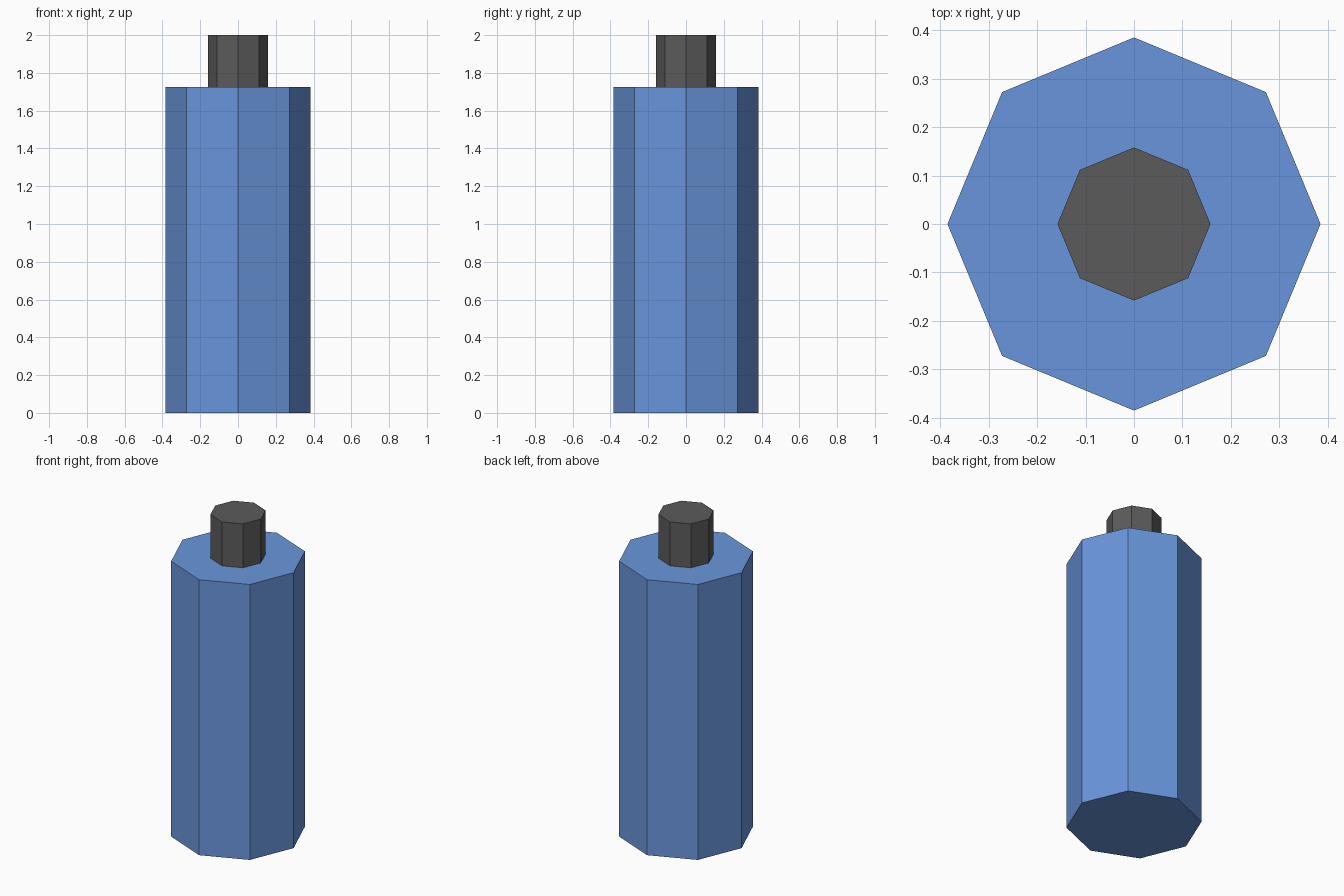
import bpy

if "Cube" in bpy.data.objects:
    bpy.data.objects.remove(bpy.data.objects["Cube"])


def material(name, rgb):
    m = bpy.data.materials.new(name)
    m.diffuse_color = (*rgb, 1.0)
    m.use_nodes = True
    m.node_tree.nodes["Principled BSDF"].inputs["Base Color"].default_value = m.diffuse_color
    return m


def octagon_prism(name, radius, z0, z1, mat):
    # Eight flat sides, corners on the x and y axes
    bpy.ops.mesh.primitive_cylinder_add(
        vertices=8, radius=radius, depth=z1 - z0, location=(0, 0, (z0 + z1) / 2))
    ob = bpy.context.object
    ob.name = name
    ob.data.materials.append(mat)
    return ob


blue = material("blue", (0.141, 0.305, 0.716))
dark_grey = material("dark grey", (0.105, 0.105, 0.105))

# Main body and the narrow stub on top
octagon_prism("body", 0.385, 0.0, 1.725, blue)
octagon_prism("top_stub", 0.158, 1.725, 2.0, dark_grey)
